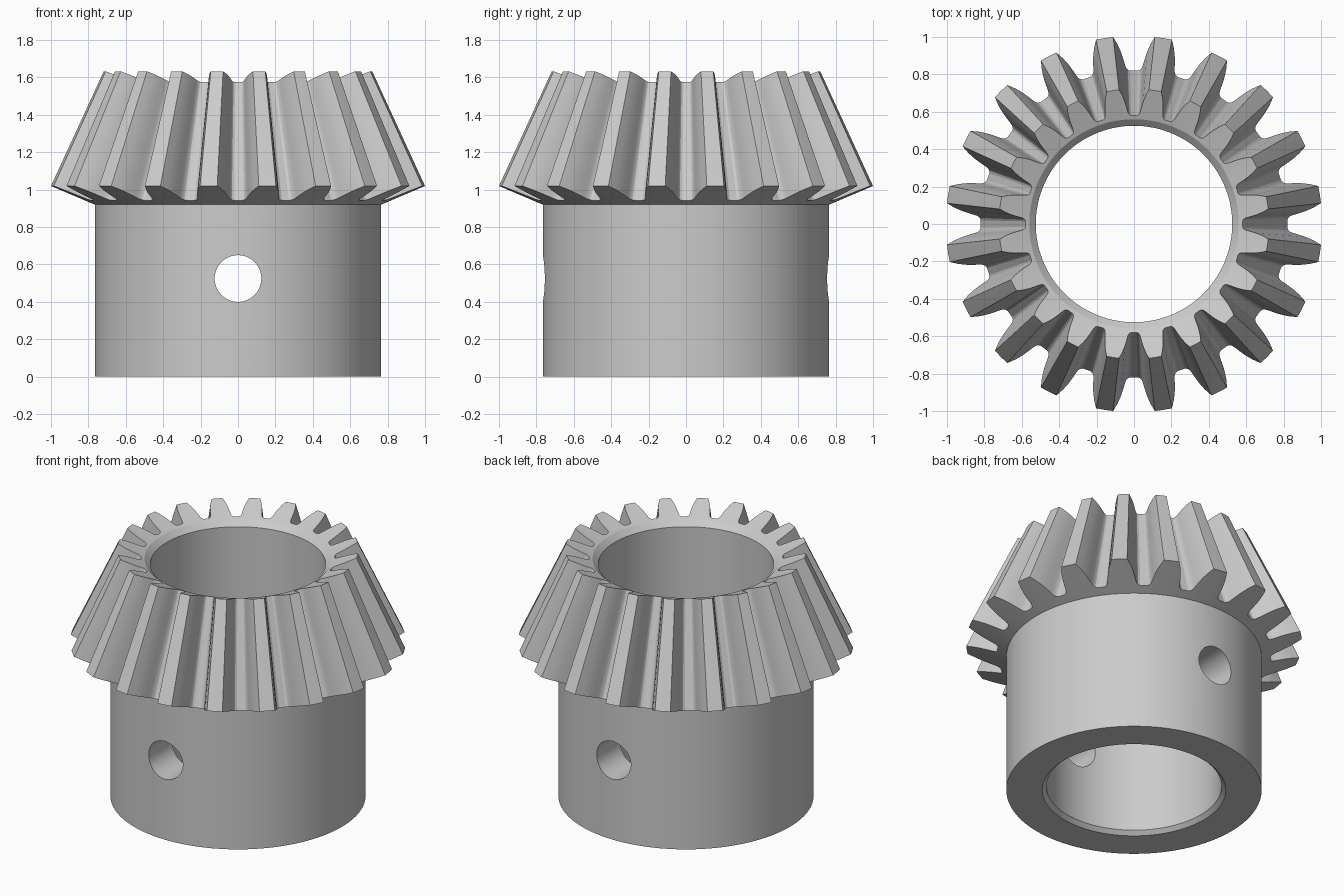
import bpy, bmesh, math

if "Cube" in bpy.data.objects:
    bpy.data.objects.remove(bpy.data.objects["Cube"])

TEETH = 20
PITCH = 2 * math.pi / TEETH

# Half tooth outline: (degrees from tooth centre, height fraction root -> tip)
HALF = [(9.0, 0.0), (7.6, 0.0), (6.7, 0.03), (6.1, 0.09), (5.75, 0.18), (5.3, 0.34),
        (4.7, 0.54), (3.85, 0.76), (2.65, 1.0)]
TOOTH = [(-a, h) for a, h in HALF] + [(0.0, 1.0)] + [(a, h) for a, h in reversed(HALF[1:])]
SAMPLES = [(math.radians(a) + PITCH * (k + 0.5), h) for k in range(TEETH) for a, h in TOOTH]

# Cross-section rings: (root radius, root z, tip radius, tip z)
RINGS = [
    (0.765, 0.0, 0.765, 0.0),       # hub bottom
    (0.765, 0.92, 0.765, 0.92),     # hub top
    (0.82, 0.943, 1.006, 1.02),     # large end of teeth
    (0.58, 1.575, 0.722, 1.633),    # small end of teeth
    (0.56, 1.567, 0.56, 1.567),     # inner top rim
    (0.525, 1.532, 0.525, 1.532),   # bore, below top chamfer
    (0.525, 0.025, 0.525, 0.025),   # bore, above bottom chamfer
    (0.55, 0.0, 0.55, 0.0),         # bottom chamfer
]

# Gear body: loft all rings into one closed solid
bm = bmesh.new()
loops = []
for r0, z0, r1, z1 in RINGS:
    loop = []
    for a, h in SAMPLES:
        r = r0 + (r1 - r0) * h
        loop.append(bm.verts.new((r * math.cos(a), r * math.sin(a), z0 + (z1 - z0) * h)))
    loops.append(loop)
n = len(SAMPLES)
for i, lower in enumerate(loops):
    upper = loops[(i + 1) % len(loops)]
    for j in range(n):
        k = (j + 1) % n
        bm.faces.new((lower[j], lower[k], upper[k], upper[j]))
bmesh.ops.recalc_face_normals(bm, faces=bm.faces)
mesh = bpy.data.meshes.new("bevel_gear")
bm.to_mesh(mesh)
bm.free()
gear = bpy.data.objects.new("bevel_gear", mesh)
bpy.context.collection.objects.link(gear)

# Cross pin hole through the hub, front to back
bpy.ops.mesh.primitive_cylinder_add(vertices=48, radius=0.125, depth=2.4,
                                    location=(0, 0, 0.525), rotation=(math.pi / 2, 0, 0))
cutter = bpy.context.object
cutter.name = "pin_hole_cutter"
cutter.hide_render = True
mod = gear.modifiers.new("pin_hole", 'BOOLEAN')
mod.operation = 'DIFFERENCE'
mod.solver = 'EXACT'
mod.object = cutter

bpy.ops.object.select_all(action='DESELECT')
gear.select_set(True)
bpy.context.view_layer.objects.active = gear
bpy.ops.object.modifier_apply(modifier=mod.name)
bpy.data.objects.remove(cutter, do_unlink=True)
bpy.ops.object.shade_smooth_by_angle(angle=math.radians(22))
